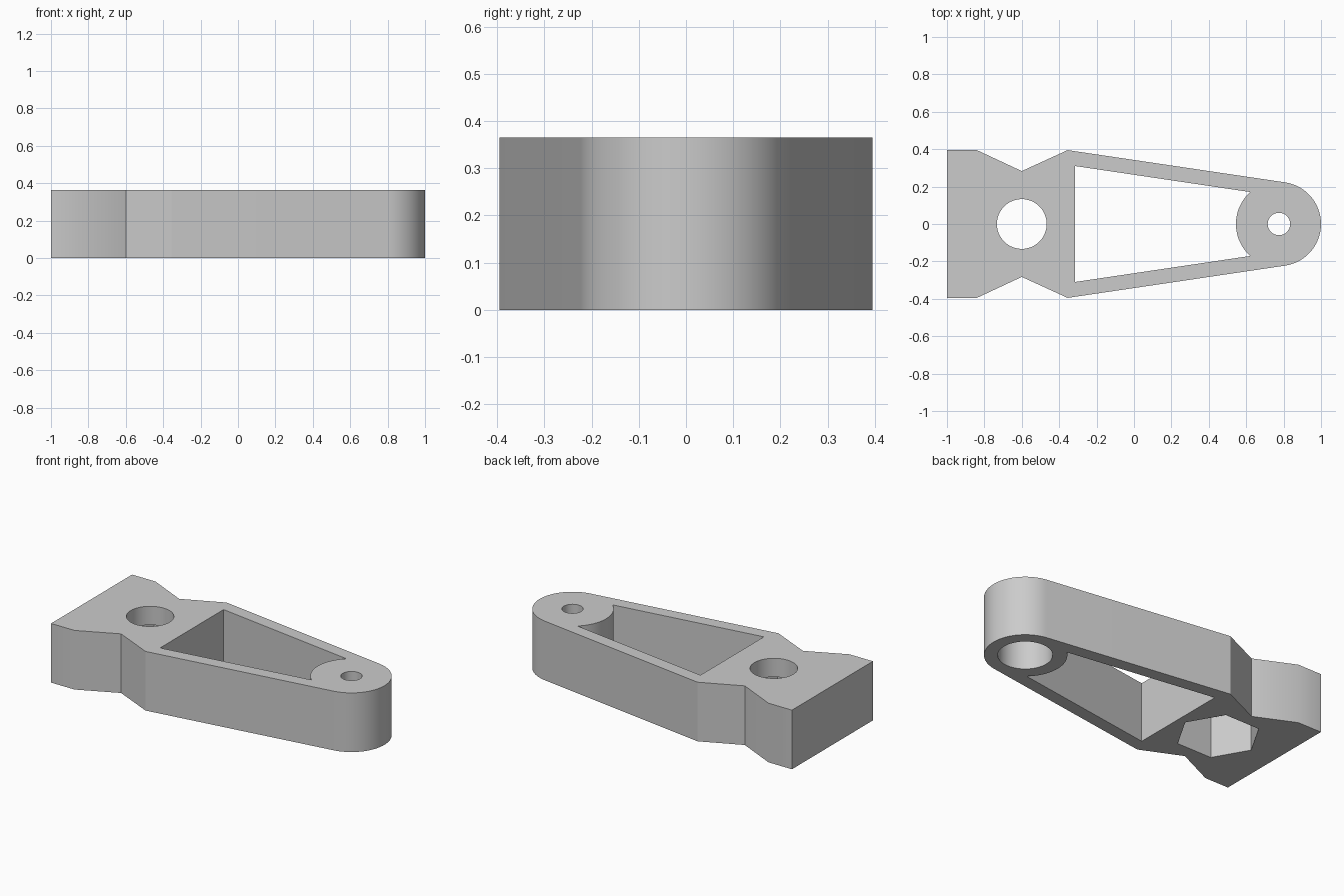
import bpy, bmesh, math

if "Cube" in bpy.data.objects:
    bpy.data.objects.remove(bpy.data.objects["Cube"], do_unlink=True)

HEIGHT = 0.365
RECESS = 0.25            # depth of the pockets in the underside
BOLT_X, BOSS_X = -0.6, 0.775
BOSS_R = 0.225


def arc(cx, r, start, end, steps):
    """Points on an arc about (cx, 0), angles in degrees."""
    angles = [math.radians(start + (end - start) * i / steps) for i in range(steps + 1)]
    return [(cx + r * math.cos(a), r * math.sin(a)) for a in angles]


def circle(cx, r, sides=64):
    return arc(cx, r, 0, 360, sides)[:-1]


def prism(name, outline, z0, z1):
    """Extrude a counter-clockwise outline from z0 to z1."""
    bm = bmesh.new()
    face = bm.faces.new([bm.verts.new((x, y, z0)) for x, y in outline])
    new = bmesh.ops.extrude_face_region(bm, geom=[face])["geom"]
    top = [v for v in new if isinstance(v, bmesh.types.BMVert)]
    bmesh.ops.translate(bm, verts=top, vec=(0, 0, z1 - z0))
    bmesh.ops.recalc_face_normals(bm, faces=bm.faces)
    mesh = bpy.data.meshes.new(name)
    bm.to_mesh(mesh)
    bm.free()
    obj = bpy.data.objects.new(name, mesh)
    bpy.context.collection.objects.link(obj)
    return obj


# Body outline: waisted block, tapering sides, rounded end
half = [(-1, 0.395), (-0.84, 0.395), (-0.6, 0.283), (-0.355, 0.395)]
lower = [(x, -y) for x, y in half]
body = prism("lever_arm", lower + arc(BOSS_X, BOSS_R, -81.6, 81.6, 40) + half[::-1], 0, HEIGHT)

# Tapered window that stops at the round boss
window = [(-0.315, 0.31), (-0.315, -0.31)] + arc(BOSS_X, 0.23, 228, 132, 24)

cutters = [
    prism("window_cutter", window, -0.1, HEIGHT + 0.1),
    prism("bolt_hole_cutter", circle(BOLT_X, 0.133), -0.1, HEIGHT + 0.1),
    prism("pin_hole_cutter", circle(BOSS_X, 0.06, 48), -0.1, HEIGHT + 0.1),
    prism("hex_pocket_cutter", circle(BOLT_X, 0.235, 6), -0.1, RECESS),
    prism("round_pocket_cutter", circle(BOSS_X, 0.15), -0.1, RECESS),
]

bpy.ops.object.select_all(action="DESELECT")
body.select_set(True)
bpy.context.view_layer.objects.active = body
for cutter in cutters:
    cutter.hide_render = True
    mod = body.modifiers.new(cutter.name, "BOOLEAN")
    mod.operation = "DIFFERENCE"
    mod.solver = "EXACT"
    mod.object = cutter
    bpy.ops.object.modifier_apply(modifier=mod.name)
    bpy.data.objects.remove(cutter, do_unlink=True)

# Plain grey finish
grey = bpy.data.materials.new("plain_grey")
grey.use_nodes = True
colour = (0.6, 0.6, 0.6, 1)
grey.diffuse_color = colour
grey.node_tree.nodes["Principled BSDF"].inputs["Base Color"].default_value = colour
body.data.materials.clear()
body.data.materials.append(grey)

bpy.ops.object.shade_smooth_by_angle(angle=math.radians(30))
